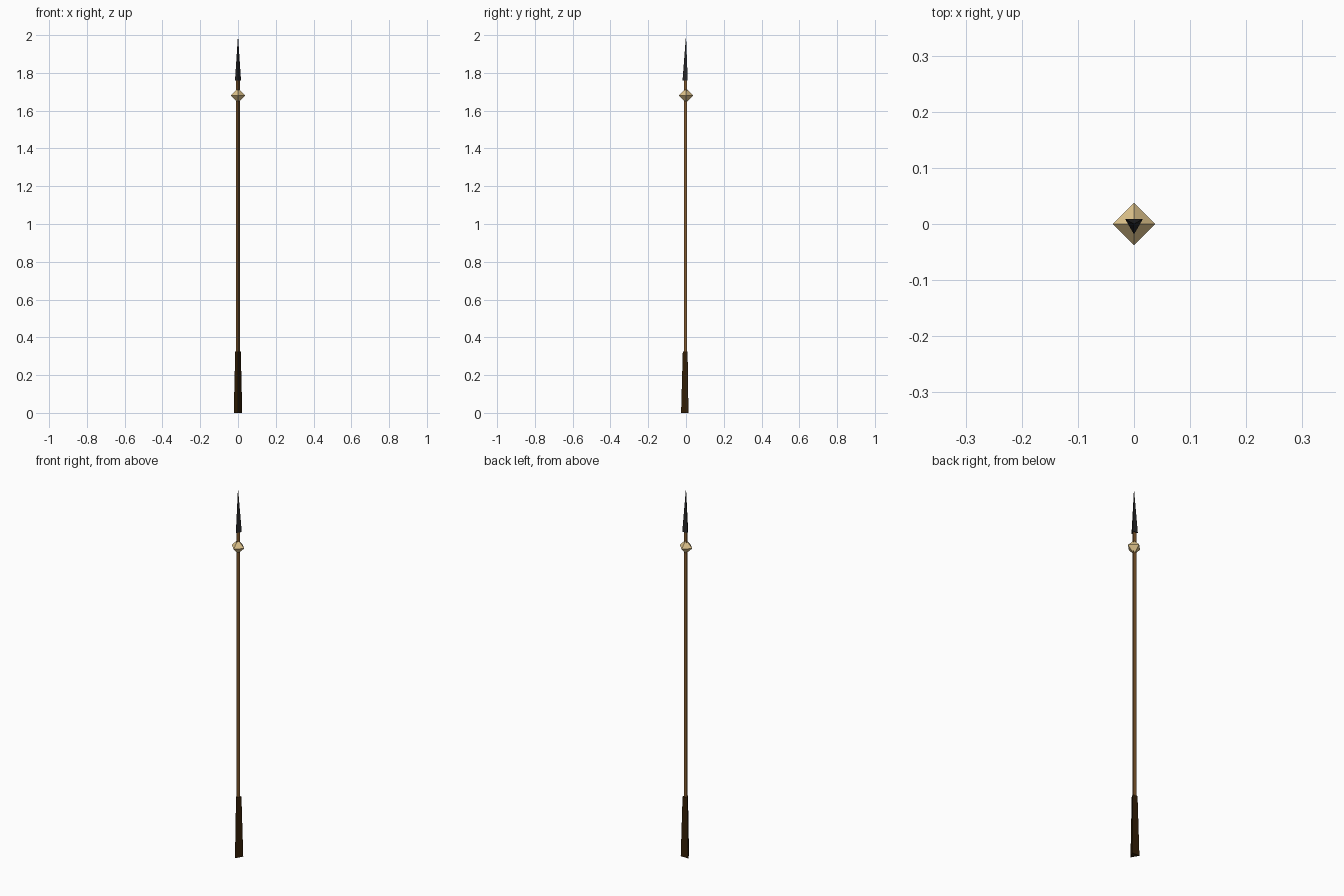
import bpy
import math

if "Cube" in bpy.data.objects:
    bpy.data.objects.remove(bpy.data.objects["Cube"])


def material(name, rgb):
    m = bpy.data.materials.new(name)
    m.diffuse_color = (*rgb, 1)
    m.use_nodes = True
    m.node_tree.nodes["Principled BSDF"].inputs["Base Color"].default_value = m.diffuse_color
    return m


def tapered(name, sides, r_bottom, r_top, z0, z1, mat, fill='NGON'):
    """Flat-sided cone or prism with one corner pointing to the front (-y)."""
    bpy.ops.mesh.primitive_cone_add(vertices=sides, radius1=r_bottom, radius2=r_top,
                                    depth=z1 - z0, location=(0, 0, (z0 + z1) / 2),
                                    rotation=(0, 0, math.pi), end_fill_type=fill)
    ob = bpy.context.object
    ob.name = name
    ob.data.materials.append(mat)
    return ob


wood = material("brown wood", (0.23, 0.105, 0.028))
leather = material("dark brown grip", (0.034, 0.014, 0.002))
steel = material("dark steel", (0.021, 0.021, 0.022))
brass = material("pale brass", (0.74, 0.55, 0.26))

# three-sided shaft, butt grip and point
tapered("shaft", 3, 0.011, 0.011, 0.32, 1.77, wood)
tapered("butt_grip", 3, 0.026, 0.017, 0.0, 0.325, leather)
tapered("spear_point", 3, 0.0185, 0.0, 1.76, 2.0, steel)

# octahedral collar: two four-sided pyramids base to base
R, Z = 0.0375, 1.68
tapered("collar_upper", 4, R, 0.0, Z, Z + R, brass, 'NOTHING')
tapered("collar_lower", 4, 0.0, R, Z - R, Z, brass, 'NOTHING')
